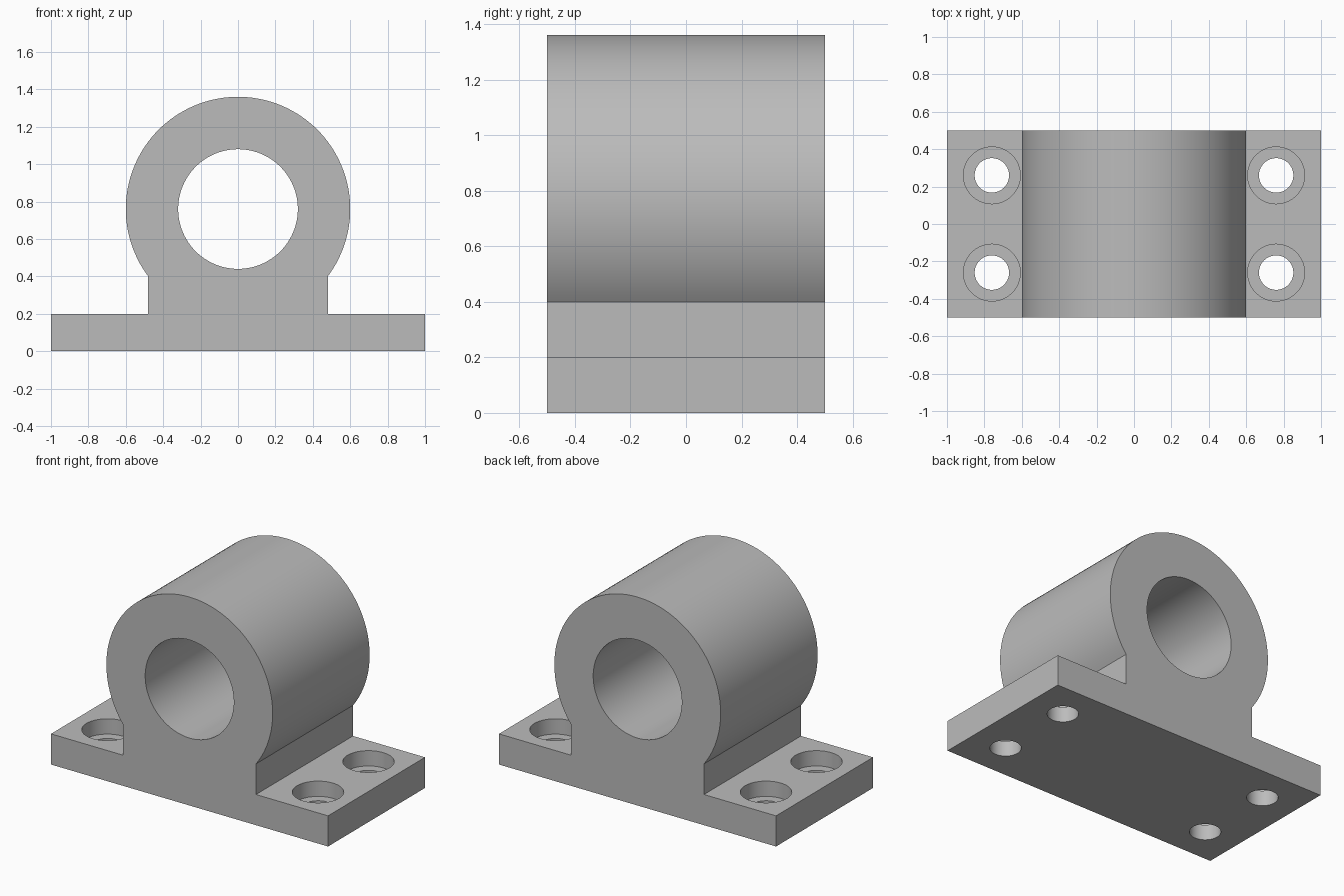
import bpy, bmesh, math
from mathutils import Matrix

cube = bpy.data.objects.get("Cube")
if cube:
    bpy.data.objects.remove(cube, do_unlink=True)

# Main dimensions
DEPTH = 1.0
BASE_HALF, BASE_TOP = 1.0, 0.2
NECK_HALF = 0.48
BORE_Z, OUTER_R, BORE_R = 0.76, 0.6, 0.32
HOLE_X, HOLE_Y, HOLE_R = 0.76, 0.26, 0.092
RECESS_R, RECESS_DEPTH = 0.152, 0.1

grey = bpy.data.materials.new("plain_grey")
grey.use_nodes = True
colour = (0.5, 0.5, 0.5, 1)
grey.diffuse_color = colour
grey.node_tree.nodes["Principled BSDF"].inputs["Base Color"].default_value = colour


def make_object(name, bm):
    bmesh.ops.recalc_face_normals(bm, faces=bm.faces)
    mesh = bpy.data.meshes.new(name)
    bm.to_mesh(mesh)
    bm.free()
    mesh.materials.append(grey)
    obj = bpy.data.objects.new(name, mesh)
    bpy.context.scene.collection.objects.link(obj)
    return obj


def add_cylinder(bm, radius, length, matrix, segments=64):
    bmesh.ops.create_cone(bm, cap_ends=True, segments=segments, radius1=radius,
                          radius2=radius, depth=length, matrix=matrix)


# Bearing block: flanged foot, neck and round housing as one extruded profile
start = -math.acos(NECK_HALF / OUTER_R)
sweep = math.pi - 2 * start
steps = 96
profile = [(-NECK_HALF, BASE_TOP), (-BASE_HALF, BASE_TOP), (-BASE_HALF, 0),
           (BASE_HALF, 0), (BASE_HALF, BASE_TOP), (NECK_HALF, BASE_TOP)]
for i in range(steps + 1):
    a = start + sweep * i / steps
    profile.append((OUTER_R * math.cos(a), BORE_Z + OUTER_R * math.sin(a)))
bm = bmesh.new()
face = bm.faces.new([bm.verts.new((x, -DEPTH / 2, z)) for x, z in profile])
extruded = bmesh.ops.extrude_face_region(bm, geom=[face], use_keep_orig=True)
moved = [g for g in extruded["geom"] if isinstance(g, bmesh.types.BMVert)]
bmesh.ops.translate(bm, verts=moved, vec=(0, DEPTH, 0))
block = make_object("bearing_block", bm)

# Cutters: shaft bore, bolt holes and their recesses
bm = bmesh.new()
add_cylinder(bm, BORE_R, DEPTH * 2, Matrix.Translation((0, 0, BORE_Z))
             @ Matrix.Rotation(math.pi / 2, 4, "X"), 96)
cutters = [make_object("bore_cutter", bm)]
floor = BASE_TOP - RECESS_DEPTH
for name, radius, bottom, top in (("recess_cutter", RECESS_R, floor, BASE_TOP + 0.05),
                                  ("bolt_hole_cutter", HOLE_R, -0.1, BASE_TOP + 0.1)):
    bm = bmesh.new()
    for sx in (-1, 1):
        for sy in (-1, 1):
            add_cylinder(bm, radius, top - bottom, Matrix.Translation(
                (sx * HOLE_X, sy * HOLE_Y, (top + bottom) / 2)))
    cutters.append(make_object(name, bm))

for cutter in cutters:
    cutter.hide_render = True
    mod = block.modifiers.new(cutter.name, "BOOLEAN")
    mod.operation = "DIFFERENCE"
    mod.solver = "EXACT"
    mod.object = cutter

# Apply the cuts, drop the cutters and shade the curved walls smooth
bpy.ops.object.select_all(action="DESELECT")
block.select_set(True)
bpy.context.view_layer.objects.active = block
for mod in list(block.modifiers):
    bpy.ops.object.modifier_apply(modifier=mod.name)
for cutter in cutters:
    bpy.data.objects.remove(cutter, do_unlink=True)
bpy.ops.object.shade_smooth_by_angle(angle=math.radians(30))
